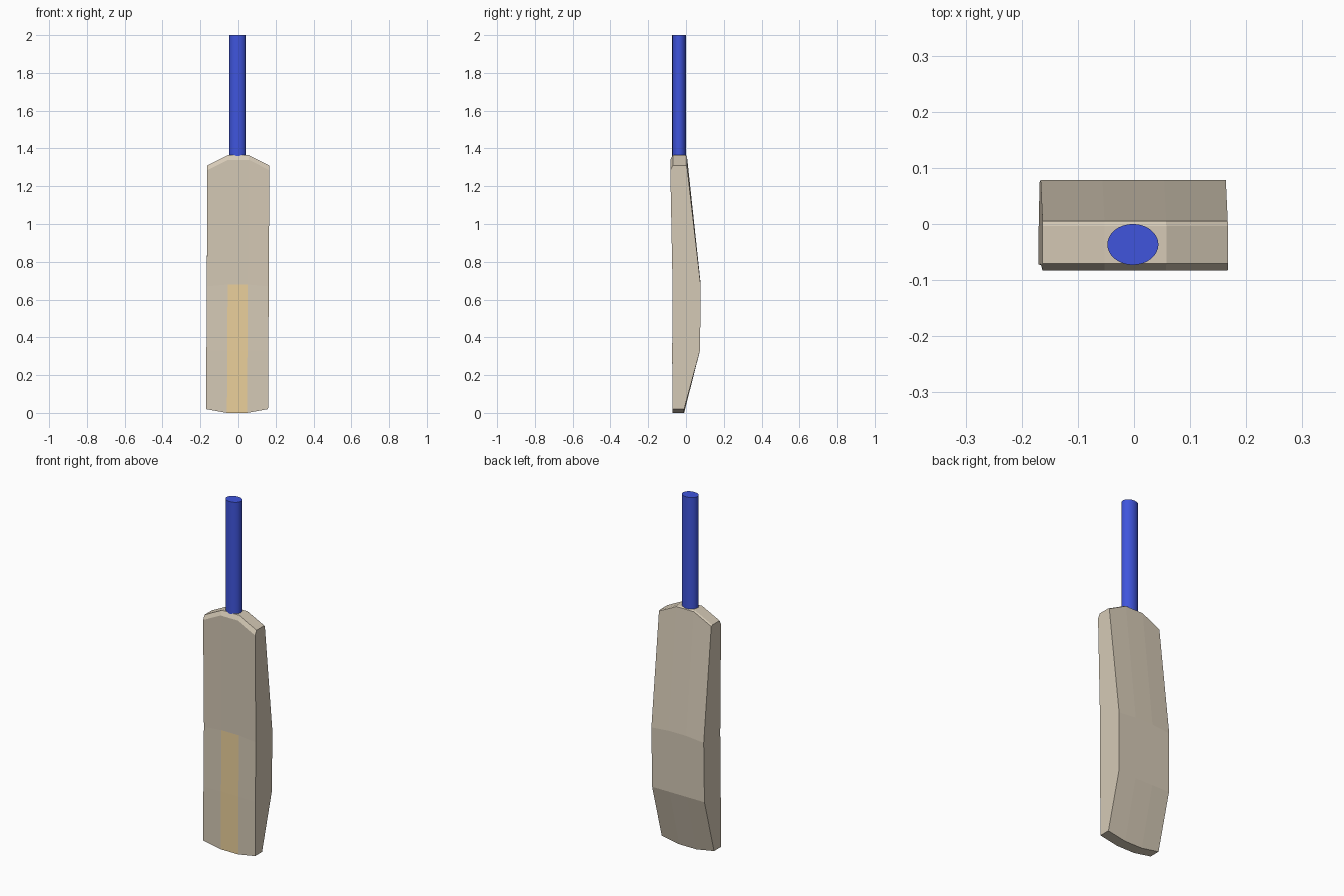
import bpy, bmesh, math

if "Cube" in bpy.data.objects:
    bpy.data.objects.remove(bpy.data.objects["Cube"])


def material(name, color):
    m = bpy.data.materials.new(name)
    m.diffuse_color = (*color, 1)
    m.use_nodes = True
    m.node_tree.nodes["Principled BSDF"].inputs["Base Color"].default_value = m.diffuse_color
    return m


wood = material("wood", (0.67, 0.59, 0.47))
orange = material("orange", (0.83, 0.63, 0.33))
blue = material("blue", (0.05, 0.09, 0.72))


def add_object(name, bm, mats):
    bmesh.ops.recalc_face_normals(bm, faces=bm.faces)
    me = bpy.data.meshes.new(name)
    bm.to_mesh(me)
    bm.free()
    for m in mats:
        me.materials.append(m)
    ob = bpy.data.objects.new(name, me)
    bpy.context.collection.objects.link(ob)
    return ob


# Blade: stacked rows of (outer z, inner z, front y, back y)
rows = [(0.02, 0.00, -0.072, -0.010),
        (0.33, 0.33, -0.073, 0.074),
        (0.67, 0.68, -0.071, 0.078),
        (1.285, 1.34, -0.083, 0.005),
        (1.31, 1.365, -0.070, -0.004)]
columns = [-0.165, -0.055, 0.055, 0.165]

bm = bmesh.new()
rings = []
for z_out, z_in, front, back in rows:
    ring = []
    for y, xs in ((front, columns), (back, columns[::-1])):
        for x in xs:
            z = z_out if abs(x) > 0.1 else z_in
            lean = -0.005 + 0.0055 * z
            # the back's top chamfer is narrower than the front's
            if y == 0.005:
                z += 0.02
            ring.append(bm.verts.new((x + lean, y, z)))
    rings.append(ring)

for r, (low, high) in enumerate(zip(rings, rings[1:])):
    for i in range(8):
        j = (i + 1) % 8
        f = bm.faces.new((low[i], low[j], high[j], high[i]))
        # Orange strip on the lower front
        if i == 1 and r < 2:
            f.material_index = 1

# Toe and shoulder caps
for ring in (rings[0], rings[-1]):
    for i in range(3):
        bm.faces.new((ring[i], ring[i + 1], ring[6 - i], ring[7 - i]))
add_object("blade", bm, [wood, orange])

# Handle: oval cylinder
bm = bmesh.new()
bmesh.ops.create_cone(bm, cap_ends=True, segments=32, radius1=1, radius2=1, depth=1)
bmesh.ops.scale(bm, verts=bm.verts, vec=(0.0455, 0.0365, 0.65))
bmesh.ops.translate(bm, verts=bm.verts, vec=(-0.002, -0.0365, 1.675))
handle = add_object("handle", bm, [blue])
bpy.context.view_layer.objects.active = handle
handle.select_set(True)
bpy.ops.object.shade_smooth_by_angle(angle=math.radians(40))
